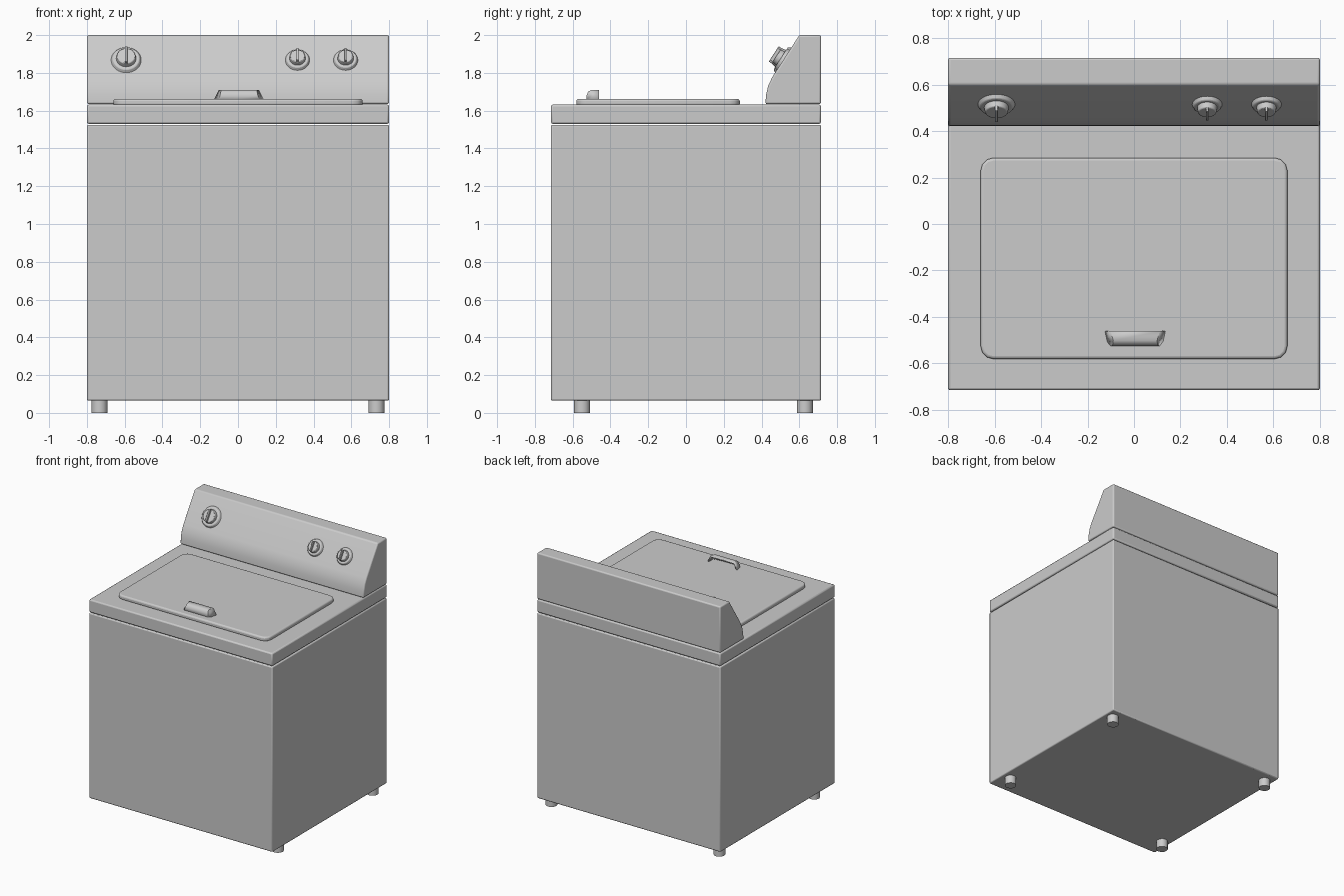
import bpy, bmesh, math
from mathutils import Vector, Matrix

default_cube = bpy.data.objects.get("Cube")
if default_cube:
    bpy.data.objects.remove(default_cube, do_unlink=True)

enamel = bpy.data.materials.new("light_grey_enamel")
enamel.use_nodes = True
enamel.diffuse_color = (0.6, 0.6, 0.6, 1)
enamel.node_tree.nodes["Principled BSDF"].inputs["Base Color"].default_value = (0.6, 0.6, 0.6, 1)


def finish(name, bm, bevel=0, segments=2, matrix=None):
    """Turn a bmesh into a shaded object with optional rounded edges."""
    bmesh.ops.recalc_face_normals(bm, faces=bm.faces)
    mesh = bpy.data.meshes.new(name)
    bm.to_mesh(mesh)
    bm.free()
    mesh.materials.append(enamel)
    obj = bpy.data.objects.new(name, mesh)
    bpy.context.collection.objects.link(obj)
    if matrix:
        obj.matrix_world = matrix
    if bevel:
        mod = obj.modifiers.new("rounded_edges", "BEVEL")
        mod.width, mod.segments = bevel, segments
        mod.limit_method, mod.angle_limit = "ANGLE", math.radians(35)
    bpy.ops.object.select_all(action="DESELECT")
    bpy.context.view_layer.objects.active = obj
    obj.select_set(True)
    bpy.ops.object.shade_smooth_by_angle(angle=math.radians(40))
    return obj


def prism(name, points, offset, bevel=0, segments=2):
    """Extrude a closed outline along an offset."""
    bm = bmesh.new()
    face = bm.faces.new([bm.verts.new(p) for p in points])
    grown = bmesh.ops.extrude_face_region(bm, geom=[face])["geom"]
    bmesh.ops.translate(bm, vec=offset, verts=[v for v in grown if isinstance(v, bmesh.types.BMVert)])
    return finish(name, bm, bevel, segments)


def box(name, x, y0, y1, z0, z1, bevel):
    outline = [(-x, y0, z0), (x, y0, z0), (x, y1, z0), (-x, y1, z0)]
    return prism(name, outline, (0, 0, z1 - z0), bevel)


def cone(name, r1, r2, z0, z1, sides, matrix, bevel=0):
    bm = bmesh.new()
    bmesh.ops.create_cone(bm, cap_ends=True, segments=sides, radius1=r1, radius2=r2,
                          depth=z1 - z0, matrix=Matrix.Translation((0, 0, (z0 + z1) / 2)))
    return finish(name, bm, bevel, 2, matrix)


# Cabinet and top deck
box("cabinet", 0.8, -0.715, 0.715, 0.065, 1.525, 0.008)
box("top_deck", 0.8, -0.715, 0.715, 1.53, 1.632, 0.01)

# Lid with rounded corners
lid_outline = []
for i, (sx, sy) in enumerate([(1, 1), (-1, 1), (-1, -1), (1, -1)]):
    for step in range(4):
        a = math.radians(90 * i + 30 * step)
        lid_outline.append((sx * 0.605 + 0.055 * math.cos(a),
                            -0.148 + sy * 0.378 + 0.055 * math.sin(a), 1.625))
prism("lid", lid_outline, (0, 0, 0.037), 0.012, 3)

# Control console
profile = [(0.42, 1.635), (0.424, 1.685), (0.436, 1.735), (0.458, 1.78),
           (0.6, 2.0), (0.715, 2.0), (0.715, 1.635)]
prism("control_console", [(-0.8, y, z) for y, z in profile], (1.6, 0, 0), 0.01, 3)

# Dials set square to the sloping panel
slope = Vector((0, 0.142, 0.22)).normalized()
normal = Vector((0, -slope.z, slope.y))
for name, x, size in [("cycle_dial", -0.592, 1), ("temperature_dial", 0.315, 0.81),
                      ("level_dial", 0.57, 0.81)]:
    frame = Matrix((Vector((1, 0, 0)), slope, normal)).transposed().to_4x4()
    frame.translation = (x, 0.458 + (1.868 - 1.78) * 0.142 / 0.22, 1.868)
    cone(name + "_skirt", 0.083 * size, 0.07 * size, -0.005, 0.016, 32, frame, 0.004)
    cone(name + "_knob", 0.054 * size, 0.048 * size, 0.01, 0.042, 32, frame, 0.004)
    bm = bmesh.new()
    bmesh.ops.create_cube(bm, size=1)
    bmesh.ops.scale(bm, vec=(0.014 * size, 0.096 * size, 0.03), verts=bm.verts)
    bmesh.ops.translate(bm, vec=(0, 0, 0.045), verts=bm.verts)
    finish(name + "_grip", bm, 0.003, 2, frame)

# Lid handle: a hollow hood, open toward the back
bm = bmesh.new()
sections = []
for sx in (-1, 1):
    loop = [(0.131, -0.462, 1.66), (0.121, -0.507, 1.66), (0.106, -0.526, 1.66),
            (0.1, -0.526, 1.682), (0.096, -0.518, 1.7), (0.094, -0.502, 1.71),
            (0.106, -0.462, 1.71)]
    sections.append([bm.verts.new((0.005 + sx * x, y, z)) for x, y, z in loop])
left, right = sections
for side in sections:
    bm.faces.new(side)
for i in range(2, 6):
    bm.faces.new((left[i], left[i + 1], right[i + 1], right[i]))
handle = finish("lid_handle", bm)
shell = handle.modifiers.new("wall_thickness", "SOLIDIFY")
shell.thickness, shell.offset = 0.01, -1

# Feet
for sx, side in [(-1, "right"), (1, "left")]:
    for y, end in [(-0.55, "front"), (0.63, "back")]:
        cone(f"{end}_{side}_foot", 0.043, 0.043, 0, 0.075, 12,
             Matrix.Translation((sx * 0.733, y, 0)))
